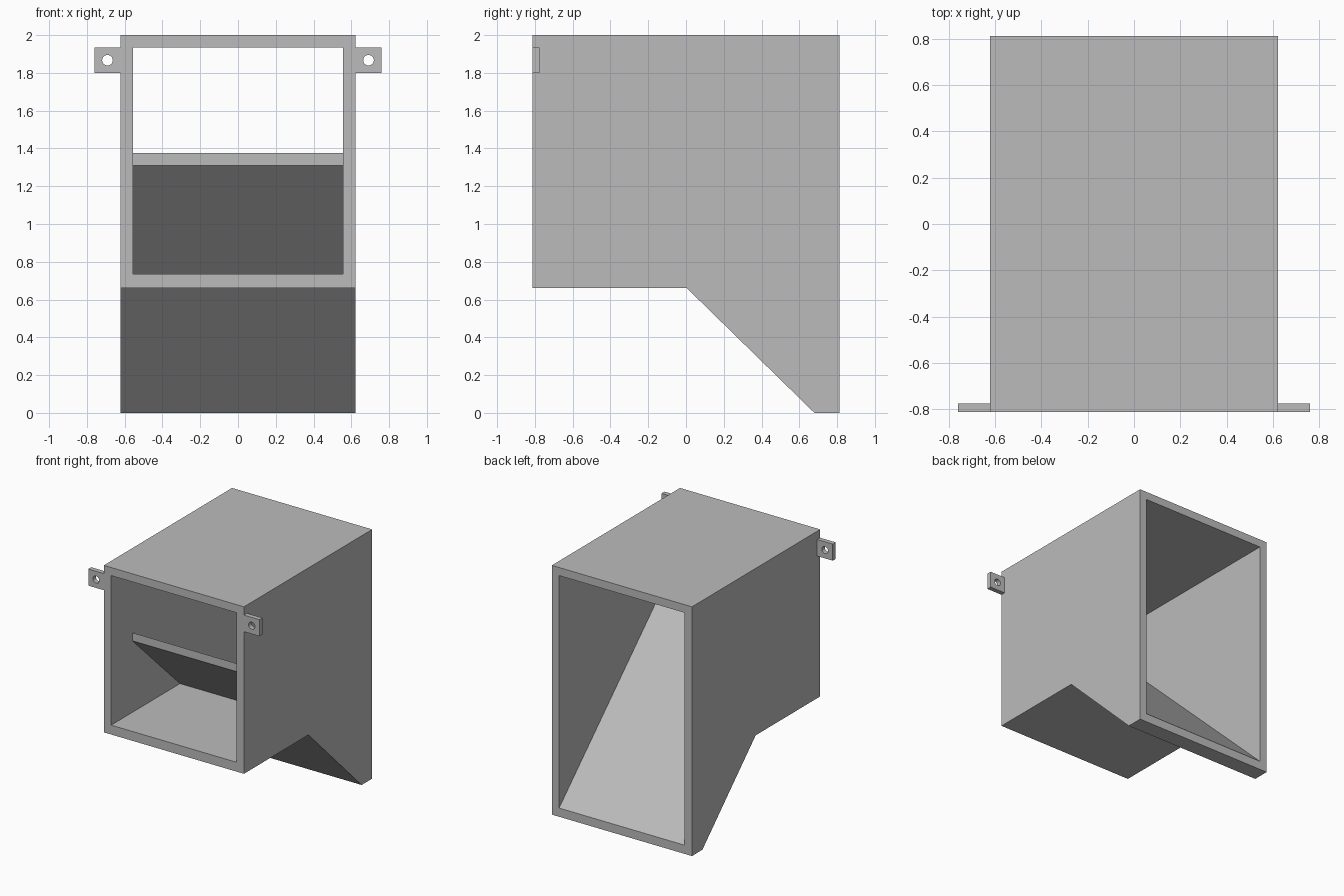
import bpy
import bmesh
from mathutils import Matrix

if "Cube" in bpy.data.objects:
    bpy.data.objects.remove(bpy.data.objects["Cube"], do_unlink=True)

grey = bpy.data.materials.new("plain grey")
grey.use_nodes = True
grey.diffuse_color = (0.5, 0.5, 0.5, 1)
grey.node_tree.nodes["Principled BSDF"].inputs["Base Color"].default_value = (0.5, 0.5, 0.5, 1)


def add_object(name, bm):
    bmesh.ops.recalc_face_normals(bm, faces=bm.faces)
    mesh = bpy.data.meshes.new(name)
    bm.to_mesh(mesh)
    bm.free()
    mesh.materials.append(grey)
    obj = bpy.data.objects.new(name, mesh)
    bpy.context.collection.objects.link(obj)
    return obj


def prism(name, profile, half_width):
    """Extrude a (y, z) side profile symmetrically across x."""
    bm = bmesh.new()
    face = bm.faces.new([bm.verts.new((-half_width, y, z)) for y, z in profile])
    side = bmesh.ops.extrude_face_region(bm, geom=[face])["geom"]
    verts = [v for v in side if isinstance(v, bmesh.types.BMVert)]
    bmesh.ops.translate(bm, verts=verts, vec=(2 * half_width, 0, 0))
    return add_object(name, bm)


def cut(obj, cutter):
    """Subtract the cutter and remove it."""
    mod = obj.modifiers.new("cut", "BOOLEAN")
    mod.operation = "DIFFERENCE"
    mod.solver = "EXACT"
    mod.object = cutter
    cutter.hide_render = True
    bpy.context.view_layer.objects.active = obj
    bpy.ops.object.modifier_apply(modifier=mod.name)
    bpy.data.objects.remove(cutter, do_unlink=True)


# Duct housing: open front and back, sloped underside
half_x, half_y, height = 0.622, 0.813, 2.0
housing = prism("duct_housing", [
    (-half_y, 0.66), (0.005, 0.66), (0.68, 0), (half_y, 0),
    (half_y, height), (-half_y, height)], half_x)

# Hollow leaving a slanted baffle that rises from the rear sill
hollow = prism("hollow_cutter", [
    (-1, 0.735), (0.06, 0.735), (-0.545, 1.31), (-0.545, 1.375),
    (half_y, 0.07), (1, 0.07), (1, 1.935), (-1, 1.935)], 0.557)
cut(housing, hollow)

# Mounting tabs with screw holes beside the front opening
tab_width, tab_depth, tab_height = 0.138, 0.038, 0.133
for side, label in ((1, "left"), (-1, "right")):
    centre = Matrix.Translation((side * (half_x + tab_width / 2),
                                 -half_y + tab_depth / 2, 1.867))
    bm = bmesh.new()
    bmesh.ops.create_cube(bm, size=1, matrix=centre @ Matrix.Diagonal(
        (tab_width, tab_depth, tab_height, 1)))
    tab = add_object(label + "_mounting_tab", bm)
    bm = bmesh.new()
    bmesh.ops.create_cone(bm, cap_ends=True, segments=32, radius1=0.028,
                          radius2=0.028, depth=0.2,
                          matrix=centre @ Matrix.Rotation(1.5707963, 4, "X"))
    cut(tab, add_object("hole_cutter", bm))
